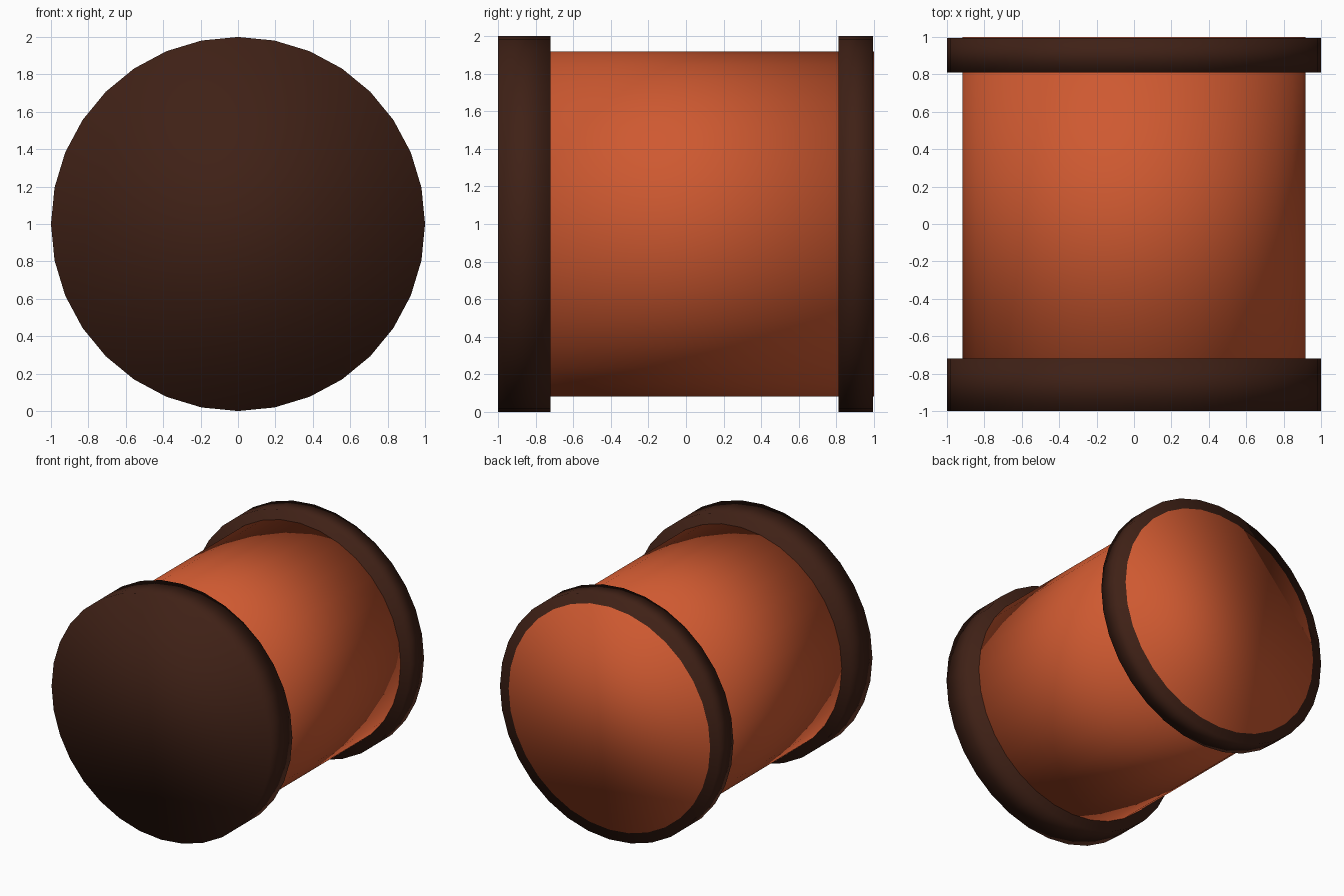
import bpy
import math
from mathutils import Matrix, Vector
import bmesh

if "Cube" in bpy.data.objects:
    bpy.data.objects.remove(bpy.data.objects["Cube"])

SIDES = 32


def material(name, rgb):
    mat = bpy.data.materials.new(name)
    mat.diffuse_color = (*rgb, 1.0)
    mat.use_nodes = True
    mat.node_tree.nodes["Principled BSDF"].inputs["Base Color"].default_value = mat.diffuse_color
    return mat


def drum(name, radius, y0, y1, mat):
    """Capped cylinder along y, fully smooth shaded (caps included)."""
    bm = bmesh.new()
    place = Matrix.Translation(Vector((0, (y0 + y1) / 2, 1))) @ Matrix.Rotation(math.pi / 2, 4, 'X')
    bmesh.ops.create_cone(bm, cap_ends=True, cap_tris=False, segments=SIDES,
                          radius1=radius, radius2=radius, depth=y1 - y0, matrix=place)
    for face in bm.faces:
        face.smooth = True
    mesh = bpy.data.meshes.new(name)
    bm.to_mesh(mesh)
    bm.free()
    mesh.materials.append(mat)
    obj = bpy.data.objects.new(name, mesh)
    bpy.context.collection.objects.link(obj)
    return obj


orange = material("orange", (0.62, 0.1, 0.03))
brown = material("dark_brown", (0.05, 0.015, 0.008))

# Main barrel, its back end showing through the back collar
drum("barrel", 0.917, -0.985, 1.0, orange)

# Closed front cap and back collar
drum("front_cap", 1.0, -1.0, -0.72, brown)
drum("back_collar", 1.0, 0.81, 0.995, brown)
